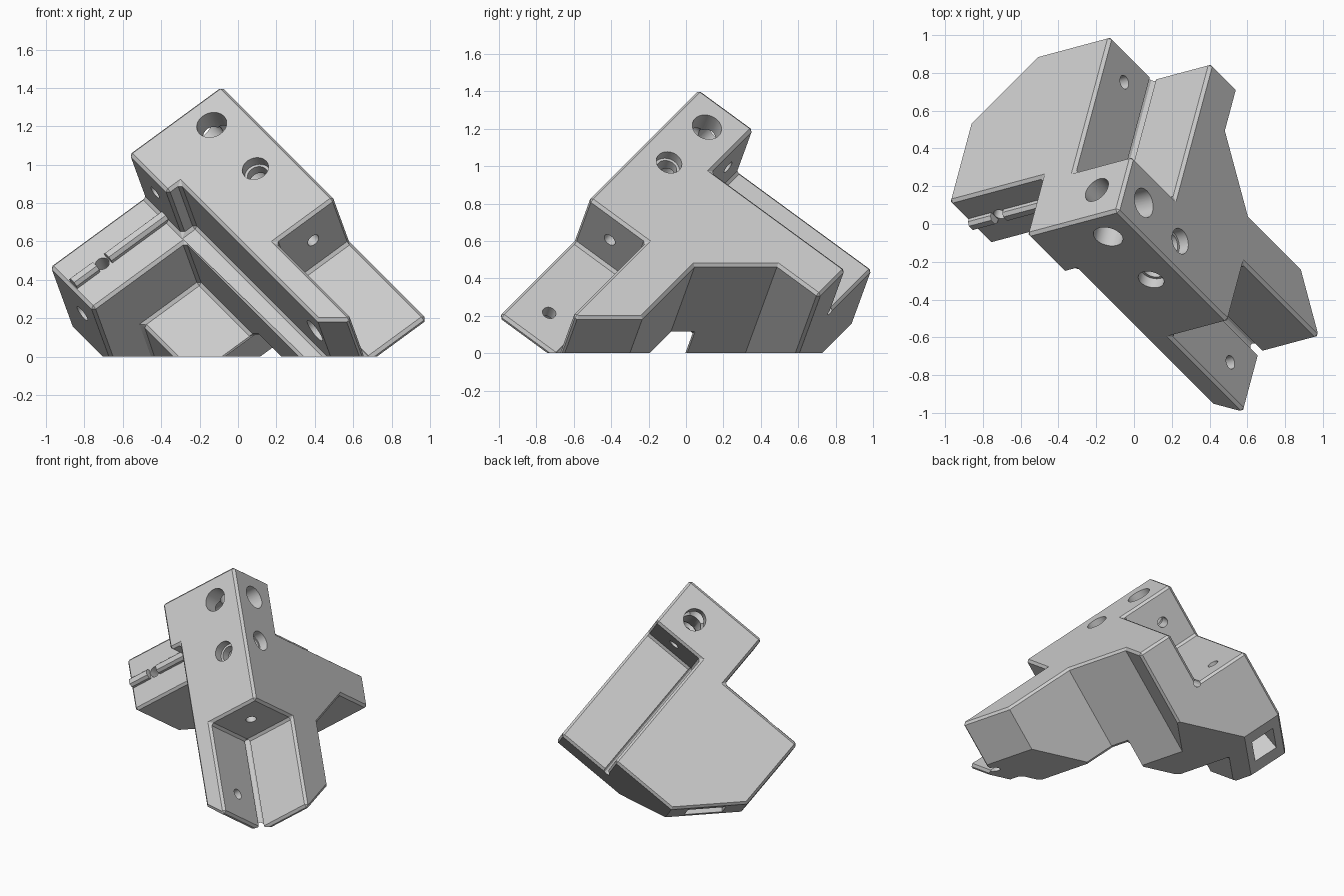
import bpy, bmesh, math
from mathutils import Matrix, Vector

if "Cube" in bpy.data.objects:
    bpy.data.objects.remove(bpy.data.objects["Cube"])

# Bracket frame: three square axes (a, b, c) that run down from the top corner
K = 3 ** -0.5
U, V = (1 + K) / 2, (1 - K) / 2
AXES = Matrix(((K, -U, V), (-K, -V, U), (-K, -K, -K))).to_4x4()
FRAME = Matrix.Translation((-0.087, 0.071, 1.414)) @ AXES


def make(name, bm):
    bmesh.ops.recalc_face_normals(bm, faces=bm.faces)
    mesh = bpy.data.meshes.new(name)
    bm.to_mesh(mesh)
    bm.free()
    ob = bpy.data.objects.new(name, mesh)
    bpy.context.collection.objects.link(ob)
    return ob


def prism(name, axis, outline, lo, hi):
    """Extrude an outline along one axis; its points use the other two axes in order."""
    bm = bmesh.new()
    verts = []
    for p in outline:
        co = list(p)
        co.insert(axis, lo)
        verts.append(bm.verts.new(co))
    face = bm.faces.new(verts)
    out = bmesh.ops.extrude_face_region(bm, geom=[face])
    shift = Vector((0, 0, 0))
    shift[axis] = hi - lo
    bmesh.ops.translate(bm, vec=shift, verts=[v for v in out["geom"] if isinstance(v, bmesh.types.BMVert)])
    return make(name, bm)


def box(name, a, b, c):
    return prism(name, 0, [(b[0], c[0]), (b[1], c[0]), (b[1], c[1]), (b[0], c[1])], *a)


def rod(name, axis, centre, radius, lo, hi, sides=32):
    ring = [(centre[0] + radius * math.cos(i * math.tau / sides),
             centre[1] + radius * math.sin(i * math.tau / sides)) for i in range(sides)]
    return prism(name, axis, ring, lo, hi)


def bake(ob):
    bpy.context.view_layer.update()
    mesh = bpy.data.meshes.new_from_object(ob.evaluated_get(bpy.context.evaluated_depsgraph_get()))
    ob.modifiers.clear()
    ob.data = mesh


def combine(ob, other, operation="DIFFERENCE"):
    mod = ob.modifiers.new("bool", "BOOLEAN")
    mod.object, mod.operation, mod.solver = other, operation, "EXACT"
    bake(ob)
    bpy.data.objects.remove(other)


FAR = 3
ROD = 0.39          # side of the square rod that each arm holds

# Main body, extruded along b
body = prism("corner_bracket", 1, [(0, 0), (1.7, 0), (1.7, 0.42), (1.445, 0.675), (0.96, 0.675),
                                   (0.637, 0.997), (0.637, 1.28), (0, 1.28)], 0, 1.24)

# Seats, fin, cavity and corner cuts
cuts = [
    box("front_seat", (1.02, FAR), (-1, ROD), (-1, ROD)),
    box("back_seat", (-1, ROD), (-1, ROD), (0.37, FAR)),
    box("side_seat", (-1, FAR), (0.614, FAR), (-1, ROD)),
    box("fin_side", (0.35, FAR), (0.53, FAR), (-1, ROD)),
    box("cavity", (ROD, FAR), (0.63, FAR), (-1, 0.758)),
    box("cavity_end", (ROD, FAR), (1.01, FAR), (-1, FAR)),
    prism("far_corner", 0, [(0.66, 1.5), (1.5, 0.66), (2, 2)], -1, FAR),
    prism("fin_corner", 2, [(1.42, 0.7), (2, 0.7), (2, 0.12)], -1, ROD),
]
for cutter in cuts:
    combine(body, cutter)

# Fine edge chamfers
bev = body.modifiers.new("chamfer", "BEVEL")
bev.width, bev.segments, bev.limit_method, bev.angle_limit = 0.018, 1, "ANGLE", math.radians(50)
bake(body)

# Tongue on the side arm, split around its screw hole
for lo, hi in ((0.6, 0.99), (1.07, 1.22)):
    combine(body, prism("tongue", 1, [(0.16, 0.41), (0.16, 0.37), (0.175, 0.35), (0.21, 0.35),
                                      (0.225, 0.37), (0.225, 0.41)], lo, hi), "UNION")

# Screw holes: (axis, centre, [(radius, from, to)])
holes = [
    (0, (0.19, 0.19), [(0.075, -0.1, 0.75), (0.035, 0.7, 1.1)]),
    (1, (0.175, 0.18), [(0.08, -0.1, 0.4), (0.035, 0.35, 0.7)]),
    (2, (0.17, 0.188), [(0.08, -0.1, 0.22), (0.035, 0.2, 0.45)]),
    (1, (0.512, 0.17), [(0.07, -0.1, 0.06), (0.055, 0, 0.35)]),
    (2, (0.564, 0.188), [(0.07, -0.1, 0.06), (0.055, 0, 0.35)]),
    (1, (1.5, 0.185), [(0.037, 0.3, 0.6), (0.065, 0.47, 0.6)]),
    (1, (0.19, 1.106), [(0.037, 0.3, 0.95)]),
    (1, (0.22, 0.6), [(0.045, 0.95, 1.3)]),
    (2, (0.19, 1.03), [(0.037, 0.3, 0.75)]),
]
for axis, centre, steps in holes:
    for radius, lo, hi in steps:
        combine(body, rod("drill", axis, centre, radius, lo, hi))

# Relief grooves in the inner corners of the seats
combine(body, rod("groove", 0, (ROD, ROD), 0.025, 1.0, 2, 12))
combine(body, rod("groove", 2, (ROD, ROD), 0.025, 0.36, 2, 12))

# Nut pocket in the slanted far corner
combine(body, prism("nut_pocket", 0, [(0.76, 0.99), (0.94, 0.81), (1.25, 1.12), (1.07, 1.3)], 0.07, 0.24))

# Stand it on its corner and trim the foot flat
body.data.transform(FRAME)
combine(body, box("foot_trim", (-FAR, FAR), (-FAR, FAR), (-FAR, 0)))

# Plain grey plastic
mat = bpy.data.materials.new("grey_plastic")
mat.use_nodes = True
grey = (0.6, 0.6, 0.6, 1)
mat.diffuse_color = grey
mat.node_tree.nodes["Principled BSDF"].inputs["Base Color"].default_value = grey
body.data.materials.clear()
body.data.materials.append(mat)

bpy.ops.object.select_all(action="DESELECT")
body.select_set(True)
bpy.context.view_layer.objects.active = body
bpy.ops.object.shade_smooth_by_angle(angle=math.radians(25))
